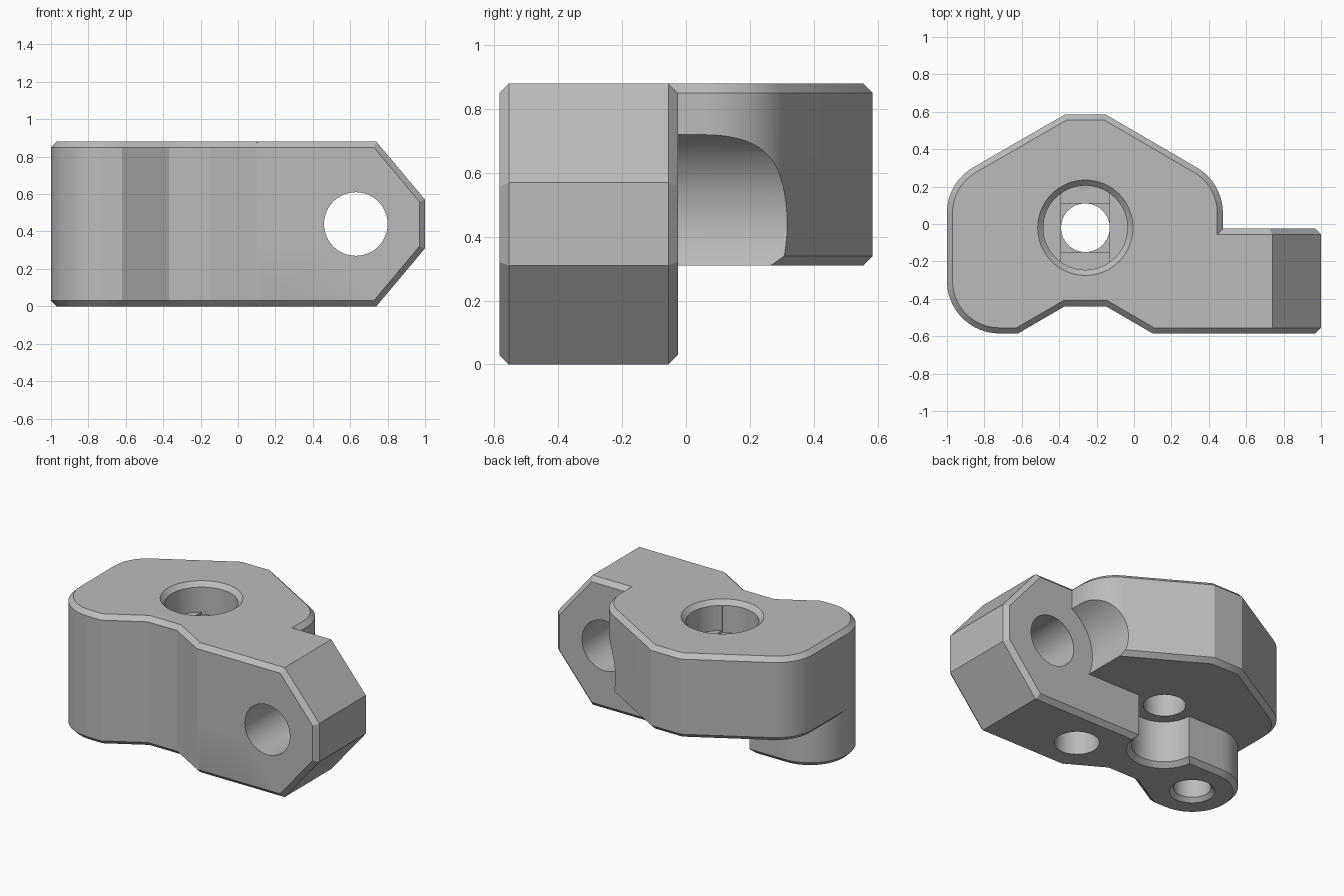
import bpy, bmesh, math
from mathutils import Matrix

if "Cube" in bpy.data.objects:
    bpy.data.objects.remove(bpy.data.objects["Cube"], do_unlink=True)

grey = bpy.data.materials.new("plain grey")
grey.use_nodes = True
colour = (0.5, 0.5, 0.5, 1)
grey.diffuse_color = colour
grey.node_tree.nodes["Principled BSDF"].inputs["Base Color"].default_value = colour

MID, BORE_Y, CHAMFER = -0.26, -0.02, 0.03
HEIGHT, UNDER = 0.88, 0.31
BACK_ROT = Matrix.Rotation(math.pi / 2, 4, 'X')   # turns a z prism into a y prism


def arc(cx, cy, r, start, end, n=16):
    angles = [math.radians(start + (end - start) * i / n) for i in range(n + 1)]
    return [(cx + r * math.cos(a), cy + r * math.sin(a)) for a in angles]


def finish(name, bm, turn=None):
    if turn:
        bm.transform(turn)
    bmesh.ops.recalc_face_normals(bm, faces=bm.faces[:])
    mesh = bpy.data.meshes.new(name)
    bm.to_mesh(mesh)
    bm.free()
    mesh.materials.append(grey)
    ob = bpy.data.objects.new(name, mesh)
    bpy.context.collection.objects.link(ob)
    return ob


def prism(name, points, low, high, ends=(), turn=None):
    """Extruded outline; the caps at the heights in ends get a chamfer."""
    bm = bmesh.new()
    base = bm.faces.new([bm.verts.new((x, y, low)) for x, y in points])
    new = bmesh.ops.extrude_face_region(bm, geom=[base], use_keep_orig=True)["geom"]
    for v in new:
        if isinstance(v, bmesh.types.BMVert):
            v.co.z = high
    bmesh.ops.recalc_face_normals(bm, faces=bm.faces[:])
    rim = [e for e in bm.edges
           if any(all(abs(v.co.z - z) < 1e-5 for v in e.verts) for z in ends)]
    if rim:
        bmesh.ops.bevel(bm, geom=rim, offset=CHAMFER, offset_type='OFFSET',
                        segments=1, affect='EDGES')
    return finish(name, bm, turn)


def cone(name, x, y, low, high, r_low, r_high, turn=None):
    bm = bmesh.new()
    bmesh.ops.create_cone(bm, cap_ends=True, segments=64, radius1=r_low,
                          radius2=r_high, depth=high - low)
    bm.transform(Matrix.Translation((x, y, (low + high) / 2)))
    return finish(name, bm, turn)


def combine(target, other, operation):
    mod = target.modifiers.new(operation.lower(), 'BOOLEAN')
    mod.operation, mod.solver, mod.object = operation, 'EXACT', other
    bpy.context.view_layer.objects.active = target
    bpy.ops.object.modifier_apply(modifier=mod.name)
    bpy.data.objects.remove(other, do_unlink=True)


# Shared front edge: rounded left corner, shallow notch, square right corner
RIGHT, FRONT = 0.475, -0.585
front_edge = arc(-0.72, -0.305, 0.28, 180, 270) + [
    (-0.62, FRONT), (-0.37, -0.44), (-0.15, -0.44), (0.1, FRONT), (RIGHT, FRONT)]

# Upper body with a gabled back
back_edge = arc(0.195, 0.06, 0.28, 0, 60) + [(-0.15, 0.585), (-0.37, 0.585)] \
    + arc(-0.72, 0.06, 0.28, 120, 180)
bracket = prism("bracket_body", front_edge + back_edge, UNDER, HEIGHT, (UNDER, HEIGHT))

# Round clearance behind the arm hole
combine(bracket, cone("arm_clearance", 0.63, 0.44, -1, 0.2, 0.32, 0.32, BACK_ROT), 'DIFFERENCE')

# Lower bar, hollowed around the bore, ending in a round boss
lower_back = [(RIGHT, BORE_Y - 0.005)] + arc(MID, BORE_Y - 0.005, 0.2, 0, -180, 24) \
    + arc(-0.72, -0.305, 0.28, 90, 180)[:-1]
combine(bracket, prism("lower_bar", front_edge + lower_back, 0, 0.45, (0,)), 'UNION')

# Pointed side arm
arm_outline = [(0.1, 0), (0.74, 0), (1, 0.31), (1, 0.57), (0.74, HEIGHT), (0.1, HEIGHT)]
arm_ends = (-BORE_Y + 0.005, -FRONT)
combine(bracket, prism("side_arm", arm_outline, *arm_ends, arm_ends, BACK_ROT), 'UNION')
combine(bracket, cone("arm_hole", 0.63, 0.44, -0.5, 1, 0.17, 0.17, BACK_ROT), 'DIFFERENCE')

# Central stepped bore: counterbore, slot, square, round hole
SEAT, STEP, HOLE = 0.68, 0.016, 0.13


def bore_cut(name, points, depth):
    combine(bracket, prism(name, points, depth, 1), 'DIFFERENCE')


def box(half_y):
    return [(MID + HOLE * sx, BORE_Y + half_y * sy)
            for sx, sy in ((-1, -1), (1, -1), (1, 1), (-1, 1))]


edge = math.degrees(math.acos(HOLE / 0.225))
slot = arc(MID, BORE_Y, 0.225, edge, 180 - edge) + arc(MID, BORE_Y, 0.225, 180 + edge, 360 - edge)
bore_cut("counterbore", arc(MID, BORE_Y, 0.225, 0, 360, 64)[:-1], SEAT)
bore_cut("slot", slot, SEAT - STEP)
bore_cut("square", box(HOLE), SEAT - 2 * STEP)
combine(bracket, cone("round_hole", MID, BORE_Y, 0.1, 0.75, HOLE, HOLE), 'DIFFERENCE')
combine(bracket, cone("bore_chamfer", MID, BORE_Y, HEIGHT - 0.03, HEIGHT + 0.01, 0.225, 0.265),
        'DIFFERENCE')

# Blind holes from below
combine(bracket, cone("boss_hole", -0.72, -0.305, -0.1, 0.4, 0.115, 0.115), 'DIFFERENCE')
combine(bracket, cone("boss_countersink", -0.72, -0.305, -0.01, 0.025, 0.15, 0.115), 'DIFFERENCE')
combine(bracket, cone("bar_hole", 0.2, -0.305, -0.1, 0.4, 0.138, 0.138), 'DIFFERENCE')

# Smooth curves, crisp edges
bpy.ops.object.select_all(action='DESELECT')
bracket.select_set(True)
bpy.context.view_layer.objects.active = bracket
bpy.ops.object.shade_smooth_by_angle(angle=math.radians(25))
